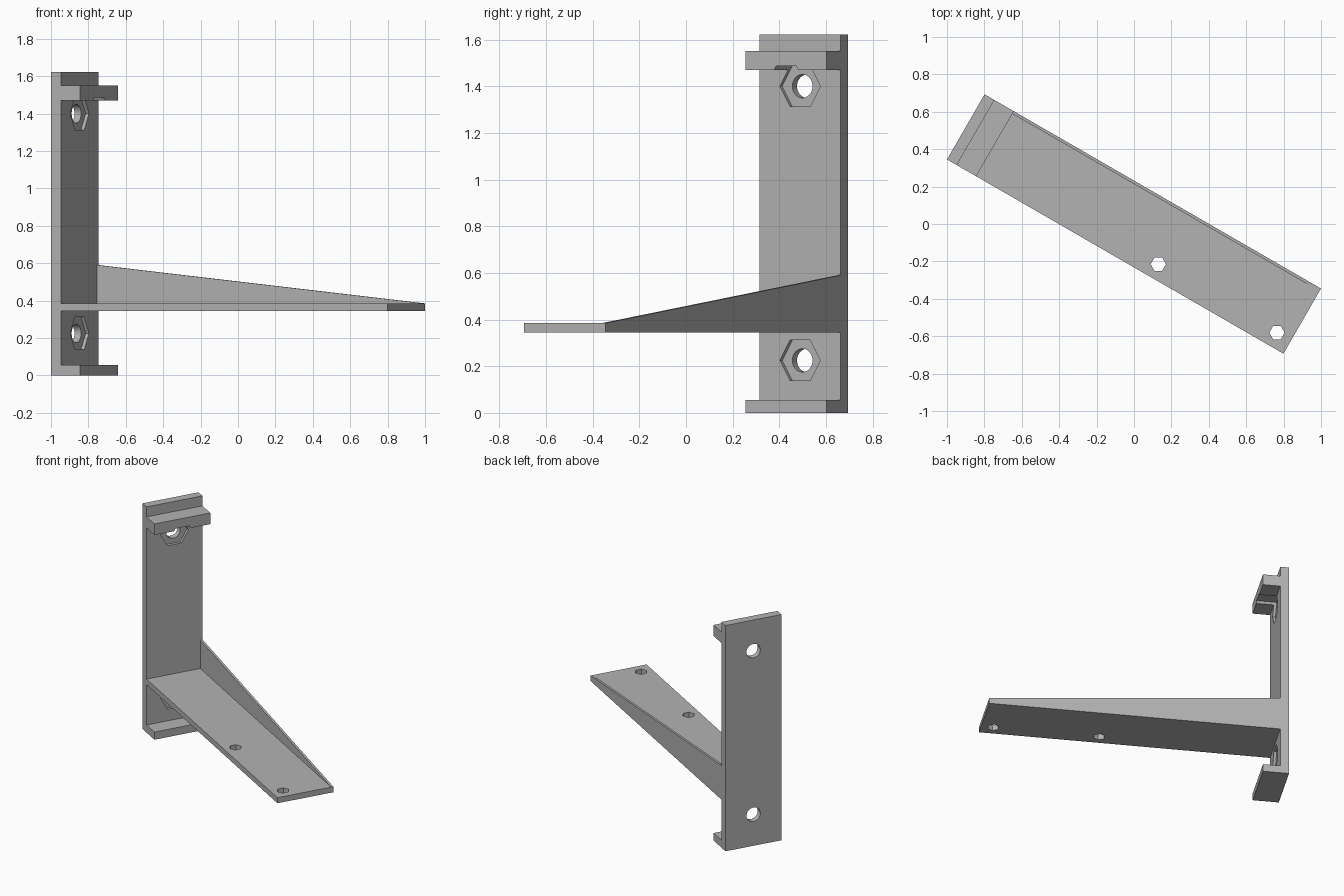
import bpy, bmesh, math
from mathutils import Matrix

if "Cube" in bpy.data.objects:
    bpy.data.objects.remove(bpy.data.objects["Cube"], do_unlink=True)

TURN = Matrix.Rotation(math.radians(-30), 4, 'Z')
BACK, FACE, LIP, TIP = -1.0385, -0.978, -0.858, 1.0385   # stations along the arm
HALF = 0.201
SHELF_LOW, SHELF_TOP = 0.345, 0.385

grey = bpy.data.materials.new("mid grey")
grey.use_nodes = True
colour = (0.45, 0.45, 0.45, 1)
grey.diffuse_color = colour
grey.node_tree.nodes["Principled BSDF"].inputs["Base Color"].default_value = colour


def add_object(name, bm):
    bmesh.ops.recalc_face_normals(bm, faces=bm.faces)
    mesh = bpy.data.meshes.new(name)
    bm.to_mesh(mesh)
    bm.free()
    mesh.materials.append(grey)
    obj = bpy.data.objects.new(name, mesh)
    bpy.context.collection.objects.link(obj)
    obj.matrix_world = TURN
    return obj


def extrude_profile(name, points, v0, v1):
    """Side profile (along, up) swept across the width."""
    bm = bmesh.new()
    face = bm.faces.new([bm.verts.new((u, v0, z)) for u, z in points])
    new = bmesh.ops.extrude_face_region(bm, geom=[face])["geom"]
    bmesh.ops.translate(bm, vec=(0, v1 - v0, 0),
                        verts=[g for g in new if isinstance(g, bmesh.types.BMVert)])
    return add_object(name, bm)


def prism(name, sides, radius, depth, matrix):
    bm = bmesh.new()
    bmesh.ops.create_cone(bm, cap_ends=True, segments=sides, radius1=radius,
                          radius2=radius, depth=depth, matrix=matrix)
    return add_object(name, bm)


def combine(target, tool, operation):
    mod = target.modifiers.new(operation.lower(), 'BOOLEAN')
    mod.operation, mod.solver, mod.object = operation, 'EXACT', tool
    bpy.context.view_layer.update()
    bpy.context.view_layer.objects.active = target
    bpy.ops.object.modifier_apply(modifier=mod.name)
    bpy.data.objects.remove(tool, do_unlink=True)


# Back plate, clamp lips and shelf as one profile
bracket = extrude_profile("shelf_bracket", [
    (BACK, 0), (LIP, 0), (LIP, 0.055), (FACE, 0.055),
    (FACE, SHELF_LOW), (TIP, SHELF_LOW), (TIP, SHELF_TOP), (FACE, SHELF_TOP),
    (FACE, 1.47), (LIP, 1.47), (LIP, 1.55), (FACE, 1.55),
    (FACE, 1.622), (BACK, 1.622)], -HALF, HALF)

# Thin tapering side rib
rib = extrude_profile("side_rib", [
    (FACE, SHELF_TOP), (TIP, SHELF_TOP), (FACE, 0.59)], HALF - 0.016, HALF)
combine(bracket, rib, 'UNION')

# Bolt holes with hexagonal nut pockets, cut from the front through the lip
along = Matrix.Rotation(math.radians(90), 4, 'Y')
for z in (0.225, 1.40):
    start, end = FACE - 0.02, LIP + 0.05
    pocket = prism("nut_pocket", 6, 0.1, end - start,
                   Matrix.Translation(((start + end) / 2, 0, z)) @ along)
    combine(bracket, pocket, 'DIFFERENCE')
    hole = prism("bolt_hole", 40, 0.05, 0.16, Matrix.Translation((BACK, 0, z)) @ along)
    combine(bracket, hole, 'DIFFERENCE')

# Small hexagonal holes in the shelf
for u in (0.22, 0.9525):
    hole = prism("shelf_hole", 6, 0.041, 0.2, Matrix.Translation((u, -0.121, SHELF_TOP)))
    combine(bracket, hole, 'DIFFERENCE')

# Merge coplanar faces and keep edges crisp
bm = bmesh.new()
bm.from_mesh(bracket.data)
bmesh.ops.remove_doubles(bm, verts=bm.verts, dist=0.0001)
bmesh.ops.dissolve_limit(bm, angle_limit=0.01, verts=bm.verts, edges=bm.edges)
bm.to_mesh(bracket.data)
bm.free()
bpy.ops.object.select_all(action='DESELECT')
bracket.select_set(True)
bpy.context.view_layer.objects.active = bracket
bpy.ops.object.shade_smooth_by_angle(angle=math.radians(30))
